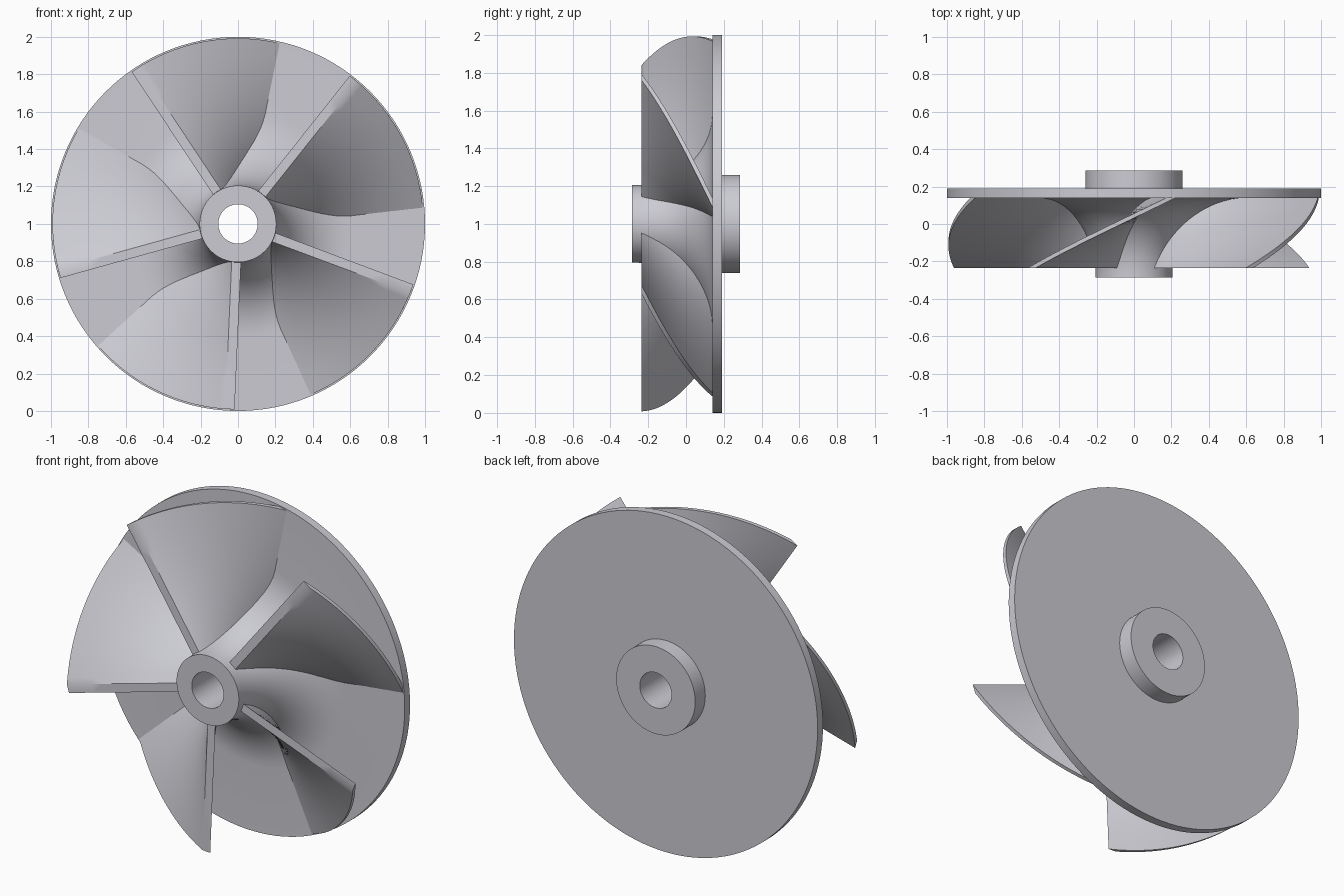
import bpy
import bmesh
from math import sin, cos, pi, radians, sqrt
from mathutils import Vector

if "Cube" in bpy.data.objects:
    bpy.data.objects.remove(bpy.data.objects["Cube"])

CENTRE = Vector((0, 0, 1))
BLADE_FRONT, DISC_FRONT, DISC_BACK = -0.235, 0.14, 0.19
HUB_R, BORE_R, FILLET = 0.205, 0.105, 0.40

# Material
grey = bpy.data.materials.new("light grey metal")
grey.use_nodes = True
colour = (0.60, 0.60, 0.65, 1)
grey.diffuse_color = colour
grey.node_tree.nodes["Principled BSDF"].inputs["Base Color"].default_value = colour


def finish(bm, name):
    bmesh.ops.remove_doubles(bm, verts=bm.verts, dist=1e-5)
    bmesh.ops.recalc_face_normals(bm, faces=bm.faces)
    mesh = bpy.data.meshes.new(name)
    bm.to_mesh(mesh)
    bm.free()
    mesh.materials.append(grey)
    obj = bpy.data.objects.new(name, mesh)
    bpy.context.collection.objects.link(obj)
    bpy.ops.object.select_all(action="DESELECT")
    obj.select_set(True)
    bpy.context.view_layer.objects.active = obj
    bpy.ops.object.shade_smooth_by_angle(angle=radians(30))
    return obj


def revolve(profile, name, steps=128):
    """Turn a closed (radius, y) profile around the shaft axis."""
    bm = bmesh.new()
    verts = [bm.verts.new(CENTRE + Vector((r, y, 0))) for r, y in profile]
    edges = [bm.edges.new((v, verts[i - 1])) for i, v in enumerate(verts)]
    bmesh.ops.spin(bm, geom=verts + edges, cent=CENTRE, axis=(0, 1, 0),
                   angle=2 * pi, steps=steps)
    return finish(bm, name)


# Hub, flared fillet, back disc and rear boss as one turned body
flare = []
for i in range(17):
    a = pi / 2 * i / 16
    flare.append((HUB_R + FILLET * (1 - cos(a)),
                  DISC_FRONT - FILLET * (1 - sin(a))))
body = [(BORE_R, -0.285), (HUB_R, -0.285)] + flare
body += [(1, DISC_FRONT), (1, DISC_BACK), (0.26, DISC_BACK),
         (0.26, 0.285), (BORE_R, 0.285)]
revolve(body, "hub_and_disc")


# Helical blades with straight radial lines
def blade(start, name, rows=24, cols=10, half=0.025):
    bm = bmesh.new()
    depth = DISC_FRONT + 0.01 - BLADE_FRONT
    sides = []
    for side in (-half, half):
        grid = []
        for i in range(rows + 1):
            y = BLADE_FRONT + depth * i / rows
            a = start - radians(45) * (y - BLADE_FRONT) / (DISC_FRONT - BLADE_FRONT)
            line = []
            for j in range(cols + 1):
                r = sqrt((0.16 + 0.832 * j / cols) ** 2 - side ** 2)
                line.append(bm.verts.new(CENTRE + Vector(
                    (r * cos(a) - side * sin(a), y, r * sin(a) + side * cos(a)))))
            grid.append(line)
        sides.append(grid)
    for g in sides:
        for i in range(rows):
            for j in range(cols):
                bm.faces.new((g[i][j], g[i + 1][j], g[i + 1][j + 1], g[i][j + 1]))
    p, q = sides
    for i in (0, rows):
        for j in range(cols):
            bm.faces.new((p[i][j], p[i][j + 1], q[i][j + 1], q[i][j]))
    for j in (0, cols):
        for i in range(rows):
            bm.faces.new((p[i][j], p[i + 1][j], q[i + 1][j], q[i][j]))
    finish(bm, name)


for k in range(5):
    blade(radians(51.5 + 72 * k), f"blade_{k + 1}")
